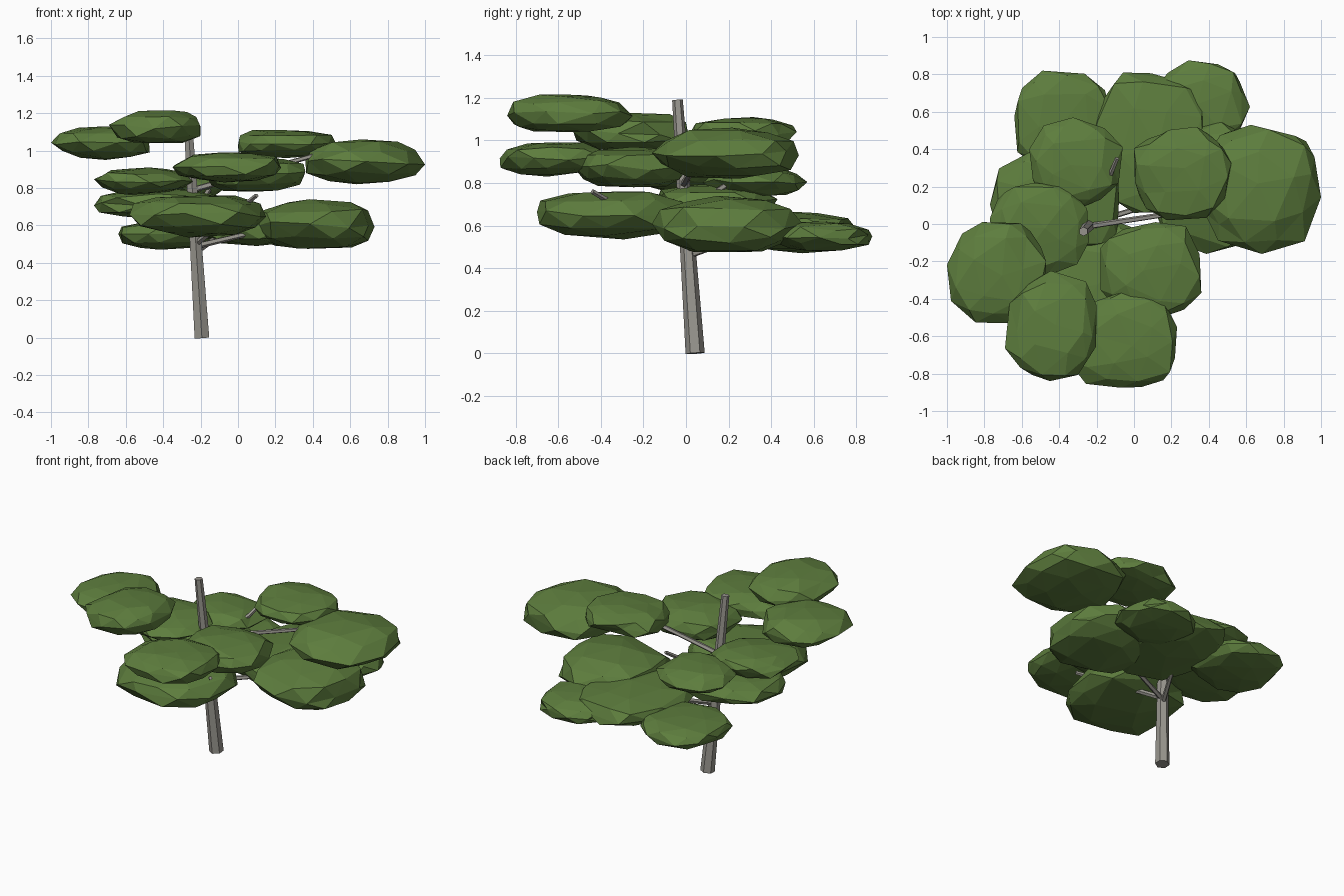
import bpy, bmesh, random
from math import copysign
from mathutils import Vector, Matrix

random.seed(5)
cube = bpy.data.objects.get("Cube")
if cube:
    bpy.data.objects.remove(cube, do_unlink=True)


def material(name, color):
    m = bpy.data.materials.new(name)
    m.use_nodes = True
    m.diffuse_color = color
    m.node_tree.nodes["Principled BSDF"].inputs["Base Color"].default_value = color
    return m


leaf = material("leaf green", (0.11, 0.205, 0.047, 1))
bark = material("grey bark", (0.32, 0.308, 0.275, 1))


def add_object(name, bm, mat):
    mesh = bpy.data.meshes.new(name)
    bm.to_mesh(mesh)
    bm.free()
    mesh.materials.append(mat)
    bpy.context.collection.objects.link(bpy.data.objects.new(name, mesh))


def limb(name, start, end, r1, r2, sides=6):
    """Tapered faceted rod between two points."""
    a, b = Vector(start), Vector(end)
    axis = b - a
    bm = bmesh.new()
    bmesh.ops.create_cone(bm, cap_ends=True, segments=sides, radius1=r1,
                          radius2=r2, depth=axis.length)
    turn = Vector((0, 0, 1)).rotation_difference(axis).to_matrix().to_4x4()
    bm.transform(Matrix.Translation((a + b) / 2) @ turn)
    add_object(name, bm, bark)


def pad(name, xs, ys, zs):
    """Irregular, blunt faceted leaf cluster filling the given extents."""
    bm = bmesh.new()
    bmesh.ops.create_icosphere(bm, subdivisions=2, radius=1)
    bm.transform(Matrix.Rotation(random.uniform(0, 6), 4, 'Z'))
    for v in bm.verts:
        v.co += Vector([random.uniform(-0.1, 0.1) for _ in range(3)])
    for i, (low, high) in enumerate((xs, ys, zs)):
        values = [v.co[i] for v in bm.verts]
        lo, hi = min(values), max(values)
        for v in bm.verts:
            t = 2 * (v.co[i] - lo) / (hi - lo) - 1
            t = copysign(abs(t) ** 0.85, t)
            v.co[i] = (low + high) / 2 + t * (high - low) / 2
    add_object(name, bm, leaf)


# Leaning trunk
base, top = Vector((-0.193, 0.043, 0)), Vector((-0.27, -0.04, 1.19))
limb("trunk", base, top, 0.045, 0.025)

# Branches: height on the trunk, tip
branches = {
    "right_upper": (0.79, (0.5, 0.1, 1.0)),
    "front_middle": (0.5, (0.1, -0.44, 0.76)),
    "back_middle": (0.66, (-0.09, 0.35, 0.9)),
    "right_lower": (0.49, (0.25, 0.15, 0.6)),
    "back_lower": (0.46, (-0.05, 0.35, 0.58)),
}
for name, (height, tip) in branches.items():
    limb(name + "_branch", base.lerp(top, height / top.z), tip, 0.017, 0.012, 5)

# Leaf pads: extents along x, y, z
pads = {
    "front_upper": ((-0.69, -0.2), (-0.84, -0.25), (1.04, 1.215)),
    "left_upper": ((-1, -0.47), (-0.53, 0.01), (0.95, 1.13)),
    "right_upper": ((0.36, 1), (-0.16, 0.53), (0.82, 1.06)),
    "right_high": ((0, 0.52), (0.02, 0.52), (0.96, 1.11)),
    "front_middle": ((-0.35, 0.23), (-0.875, -0.35), (0.83, 0.99)),
    "centre_middle": ((-0.18, 0.36), (-0.53, 0.01), (0.78, 0.97)),
    "back_middle": ((-0.56, -0.06), (0.08, 0.57), (0.74, 0.88)),
    "left_middle": ((-0.77, -0.24), (-0.28, 0.22), (0.76, 0.91)),
    "left_lower": ((-0.77, -0.08), (-0.15, 0.43), (0.64, 0.8)),
    "front_lower": ((-0.58, 0.15), (-0.7, 0.05), (0.535, 0.76)),
    "right_lower": ((0.09, 0.73), (-0.16, 0.55), (0.475, 0.74)),
    "back_lower": ((-0.25, 0.38), (0.06, 0.81), (0.49, 0.67)),
    "back_left": ((-0.64, -0.1), (0.28, 0.82), (0.47, 0.62)),
    "back_right": ((0.12, 0.62), (0.4, 0.875), (0.48, 0.62)),
}
for name, extents in pads.items():
    pad(name + "_leaves", *extents)
